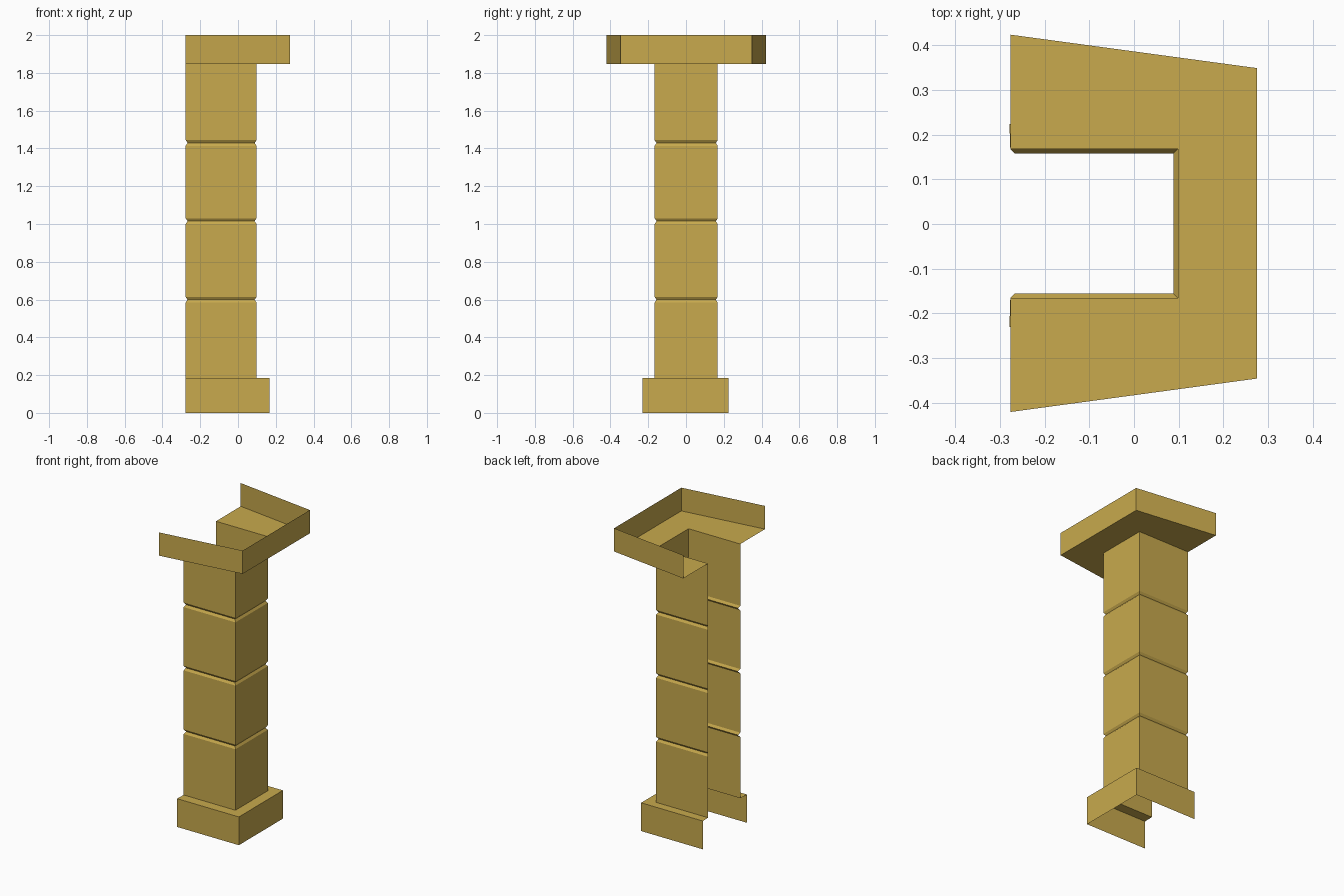
import bpy

if "Cube" in bpy.data.objects:
    bpy.data.objects.remove(bpy.data.objects["Cube"])

# Sandy stone material
stone = bpy.data.materials.new("sandstone")
stone.diffuse_color = (0.58, 0.40, 0.075, 1)
stone.use_nodes = True
stone.node_tree.nodes["Principled BSDF"].inputs["Base Color"].default_value = stone.diffuse_color


def ring(z, back, front, y0, y1, splay=0.0):
    """Three-sided outline, open at the back (-x); splay widens its back end."""
    return [(back, y0 - splay, z), (front, y0, z), (front, y1, z), (back, y1 + splay, z)]


def loft(name, rings):
    """Join successive open outlines with outward-facing quads."""
    verts = [p for r in rings for p in r]
    faces = []
    for k in range(len(rings) - 1):
        for i in range(3):
            a = 4 * k + i
            faces.append((a, a + 1, a + 5, a + 4))
    mesh = bpy.data.meshes.new(name)
    mesh.from_pydata(verts, [], faces)
    mesh.materials.append(stone)
    obj = bpy.data.objects.new(name, mesh)
    bpy.context.collection.objects.link(obj)
    return obj


def shaft_ring(z, inset=0.0):
    return ring(z, -0.277 + inset, 0.098 - inset, -0.166 + inset, 0.168 - inset)


BASE_TOP, SHAFT_TOP = 0.185, 1.848

# Base block with its ledge
base = (-0.279, 0.168, -0.231, 0.224)
loft("base", [ring(0, *base), ring(BASE_TOP, *base), shaft_ring(BASE_TOP)])

# Shaft with three V grooves
rings = [shaft_ring(BASE_TOP)]
for z in (0.599, 1.015, 1.429):
    rings += [shaft_ring(z - 0.015), shaft_ring(z, 0.01), shaft_ring(z + 0.015)]
rings.append(shaft_ring(SHAFT_TOP))
loft("shaft", rings)

# Capital: underside and splayed walls, open on top
cap = (-0.277, 0.276, -0.346, 0.349, 0.075)
loft("capital", [shaft_ring(SHAFT_TOP), ring(SHAFT_TOP, *cap), ring(2.0, *cap)])
